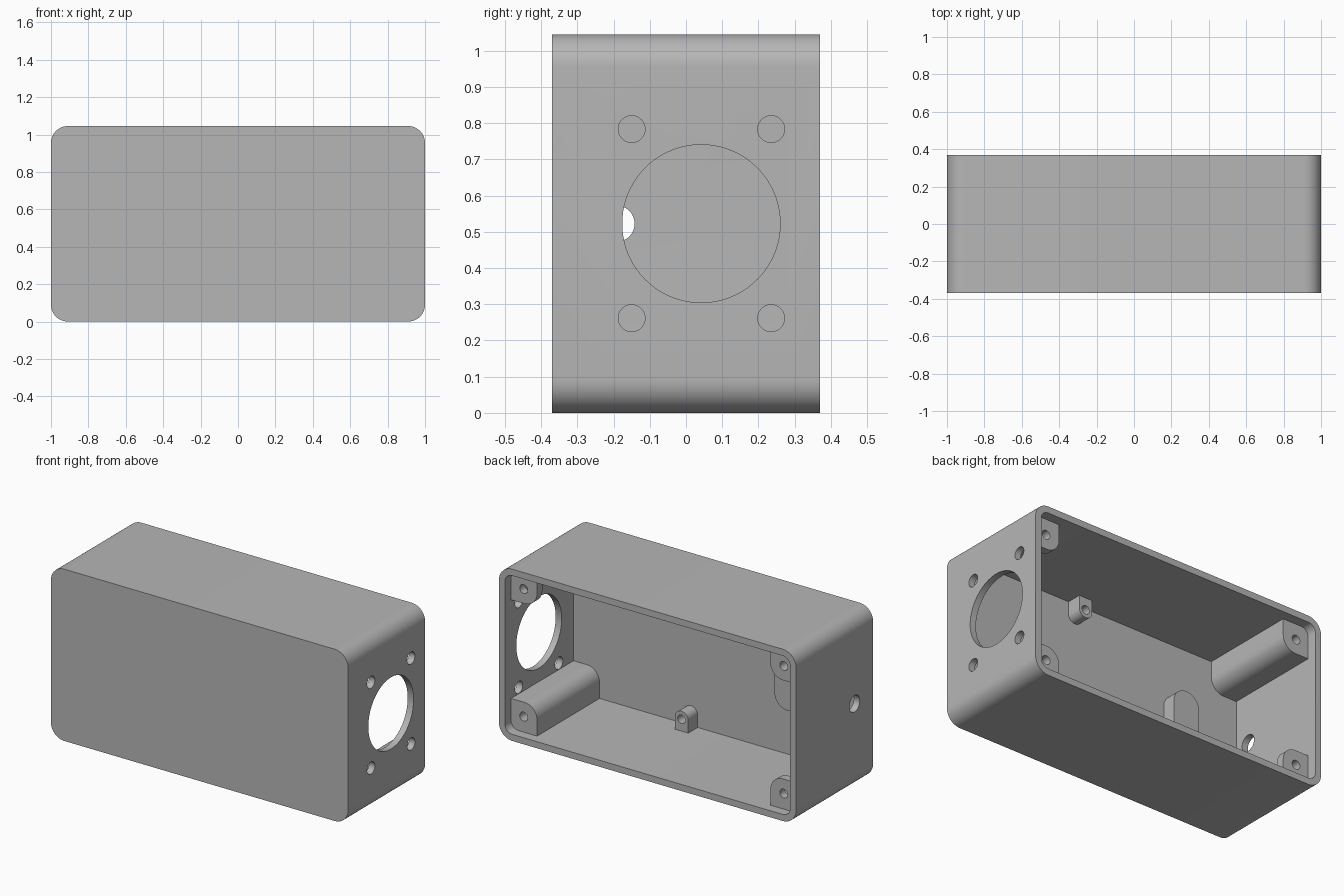
import bpy, bmesh, math
from mathutils import Matrix

if "Cube" in bpy.data.objects:
    bpy.data.objects.remove(bpy.data.objects["Cube"])

grey = bpy.data.materials.new("plain grey")
grey.use_nodes = True
grey.diffuse_color = (0.47, 0.47, 0.47, 1)
grey.node_tree.nodes["Principled BSDF"].inputs["Base Color"].default_value = grey.diffuse_color

HEIGHT, DEPTH, WALL = 1.045, 0.37, 0.04
MID = HEIGHT / 2
FRONT_IN = -0.29      # inner face of the thick front wall
LID = 0.31            # level of the lid mounting faces


def add_object(name, bm):
    bmesh.ops.recalc_face_normals(bm, faces=bm.faces)
    mesh = bpy.data.meshes.new(name)
    bm.to_mesh(mesh)
    bm.free()
    mesh.materials.append(grey)
    obj = bpy.data.objects.new(name, mesh)
    bpy.context.collection.objects.link(obj)
    return obj


def rounded_prism(name, x0, x1, z0, z1, y0, y1, radii, steps=12):
    """Rectangle in x and z, extruded along y; radii start at low x, low z, anticlockwise."""
    outline = []
    corners = [(x0, z0, 1, 1), (x1, z0, -1, 1), (x1, z1, -1, -1), (x0, z1, 1, -1)]
    for i, (x, z, sx, sz) in enumerate(corners):
        r = radii[i]
        for k in range(steps + 1 if r else 1):
            a = math.pi + i * math.pi / 2 + k * math.pi / 2 / steps
            outline.append((x + sx * r + r * math.cos(a), z + sz * r + r * math.sin(a))
                           if r else (x, z))
    bm = bmesh.new()
    face = bm.faces.new([bm.verts.new((x, y0, z)) for x, z in outline])
    new = bmesh.ops.extrude_face_region(bm, geom=[face])["geom"]
    bmesh.ops.translate(bm, vec=(0, y1 - y0, 0),
                        verts=[v for v in new if isinstance(v, bmesh.types.BMVert)])
    return add_object(name, bm)


def cylinder(center, radius, length, axis, segments=48):
    bm = bmesh.new()
    turn = Matrix.Rotation(math.pi / 2, 4, "Y" if axis == "X" else "X")
    bmesh.ops.create_cone(bm, cap_ends=True, segments=segments, radius1=radius, radius2=radius,
                          depth=length, matrix=Matrix.Translation(center) @ turn)
    return add_object("cutter", bm)


def cut(obj, cutter):
    cutter.hide_render = True
    mod = obj.modifiers.new("cut", "BOOLEAN")
    mod.operation, mod.solver, mod.object = "DIFFERENCE", "EXACT", cutter
    bpy.context.view_layer.objects.active = obj
    bpy.ops.object.modifier_apply(modifier=mod.name)
    bpy.data.objects.remove(cutter)


parts = []

# Box shell, open at the back
shell = rounded_prism("box_shell", -1, 1, 0, HEIGHT, -DEPTH, DEPTH, [0.09] * 4)
cut(shell, rounded_prism("cavity", WALL - 1, 1 - WALL, WALL, HEIGHT - WALL,
                         FRONT_IN, DEPTH + 0.1, [0.05] * 4))
parts.append(shell)

# Round opening with four screw holes on one end, cable hole on the other
cut(shell, cylinder((1, 0.042, MID), 0.218, 0.2, "X", 80))
for y in (-0.15, 0.235):
    for z in (MID - 0.261, MID + 0.261):
        cut(shell, cylinder((1, y, z), 0.037, 0.2, "X"))
cut(shell, cylinder((-1, -0.192, MID), 0.05, 0.2, "X"))

# Lid screw posts: two run to the front wall, two are short tabs
for side, sx in (("left", 1), ("right", -1)):
    for level, sz in (("lower", -1), ("upper", 1)):
        full = sx * sz < 0
        xs = sorted((sx * 0.785, sx * 0.965))
        zs = sorted((MID + sz * 0.3, MID + sz * 0.4865))
        inner = {(1, 1): 0, (-1, 1): 1, (-1, -1): 2, (1, -1): 3}[(sx, sz)]
        radii = [0.085 if i == inner else 0 for i in range(4)]
        post = rounded_prism(f"{level}_{side}_lid_post", *xs, *zs,
                             FRONT_IN - 0.02 if full else LID - 0.05, LID, radii)
        cut(post, cylinder((sx * 0.875, LID, MID + sz * 0.388), 0.027, 0.4, "Y", 32))
        parts.append(post)

# Small screw lugs on the floor and ceiling against the front wall
for level, sz in (("lower", -1), ("upper", 1)):
    zs = sorted((MID + sz * 0.362, MID + sz * 0.495))
    radii = [0, 0, 0.044, 0.044] if sz < 0 else [0.044, 0.044, 0, 0]
    lug = rounded_prism(f"{level}_lug", 0.125, 0.215, *zs, FRONT_IN - 0.02, FRONT_IN + 0.09, radii)
    cut(lug, cylinder((0.17, FRONT_IN + 0.09, MID + sz * 0.41), 0.026, 0.14, "Y", 32))
    parts.append(lug)

# Upright pad with round ends on the front wall
parts.append(rounded_prism("front_wall_pad", -0.628, -0.452, MID - 0.17, MID + 0.17,
                           FRONT_IN - 0.02, FRONT_IN + 0.085, [0.0875] * 4))

# Smooth the curved faces, keep the edges sharp
bpy.ops.object.select_all(action="DESELECT")
for part in parts:
    part.select_set(True)
bpy.context.view_layer.objects.active = shell
bpy.ops.object.shade_smooth_by_angle(angle=math.radians(30))
